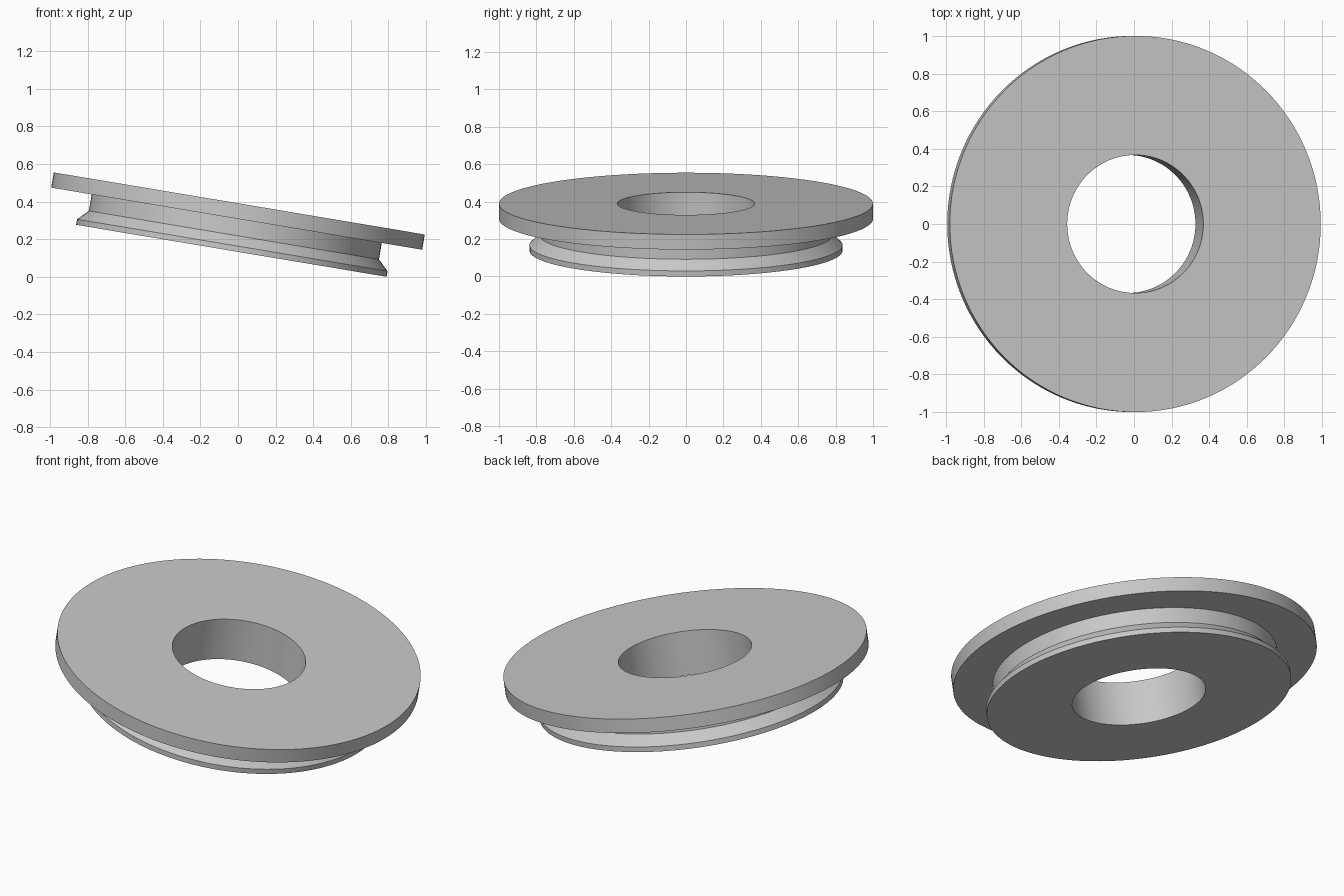
import bpy, bmesh, math
from mathutils import Matrix, Vector

cube = bpy.data.objects.get("Cube")
if cube:
    bpy.data.objects.remove(cube, do_unlink=True)

SIDES = 128
TILT = math.radians(9.5)

# Closed cross-section (radius, height): bore, lip, bevel, neck, flange
PROFILE = [(0.367, 0), (0.837, 0), (0.837, 0.03), (0.782, 0.084),
           (0.782, 0.173), (1.0, 0.173), (1.0, 0.255), (0.367, 0.255)]

# Plain grey finish
grey = bpy.data.materials.new("plain grey")
grey.use_nodes = True
colour = (0.58, 0.58, 0.58, 1)
grey.diffuse_color = colour
grey.node_tree.nodes["Principled BSDF"].inputs["Base Color"].default_value = colour

# Spin the section into a ring
bm = bmesh.new()
verts = [bm.verts.new((r, 0, z)) for r, z in PROFILE]
edges = [bm.edges.new((v, verts[i - 1])) for i, v in enumerate(verts)]
bmesh.ops.spin(bm, geom=verts + edges, cent=(0, 0, 0), axis=(0, 0, 1),
               angle=math.tau, steps=SIDES)
bmesh.ops.remove_doubles(bm, verts=bm.verts, dist=0.0001)
bmesh.ops.recalc_face_normals(bm, faces=bm.faces)

# Tilt the ring down towards +x, then centre it and rest it on the ground
bm.transform(Matrix.Rotation(TILT, 4, "Y"))
low, high = (Vector([f(v.co[k] for v in bm.verts) for k in range(3)]) for f in (min, max))
bm.transform(Matrix.Translation((-(low.x + high.x) / 2, -(low.y + high.y) / 2, -low.z)))

mesh = bpy.data.meshes.new("flanged_ring")
bm.to_mesh(mesh)
bm.free()
mesh.materials.append(grey)
ring = bpy.data.objects.new("flanged_ring", mesh)
bpy.context.collection.objects.link(ring)

# Smooth round walls, sharp rims
bpy.ops.object.select_all(action="DESELECT")
ring.select_set(True)
bpy.context.view_layer.objects.active = ring
bpy.ops.object.shade_smooth_by_angle(angle=math.radians(30))
